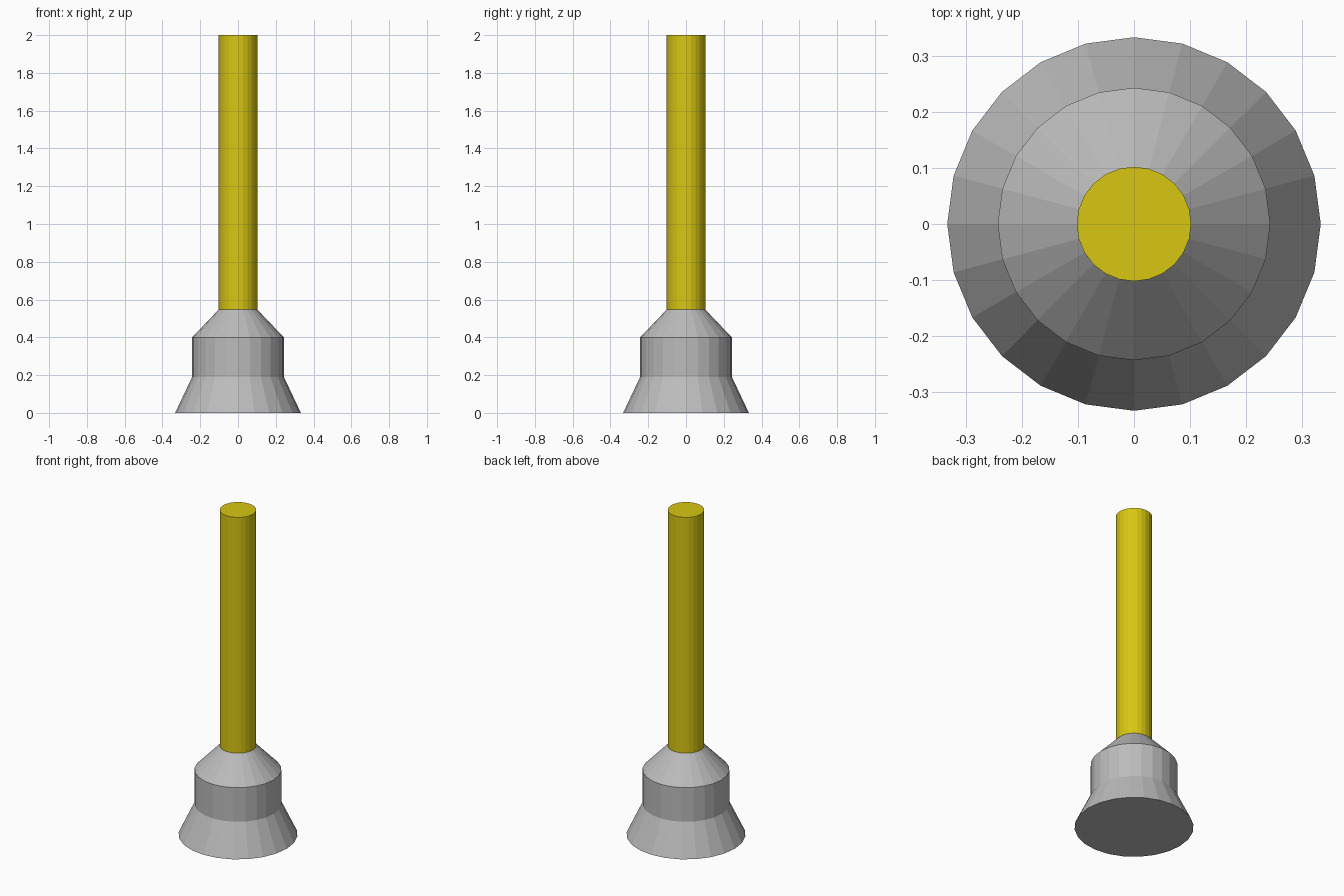
import bpy, bmesh, math

if "Cube" in bpy.data.objects:
    bpy.data.objects.remove(bpy.data.objects["Cube"])

SIDES = 24


def material(name, rgb):
    m = bpy.data.materials.new(name)
    m.diffuse_color = (*rgb, 1.0)
    m.use_nodes = True
    m.node_tree.nodes["Principled BSDF"].inputs["Base Color"].default_value = m.diffuse_color
    return m


def lathe(name, profile, mat):
    """Stack rings from (radius, height) pairs and cap both ends."""
    bm = bmesh.new()
    rings = []
    for r, z in profile:
        rings.append([bm.verts.new((r * math.cos(2 * math.pi * i / SIDES),
                                    r * math.sin(2 * math.pi * i / SIDES), z))
                      for i in range(SIDES)])
    for low, high in zip(rings, rings[1:]):
        for i in range(SIDES):
            j = (i + 1) % SIDES
            bm.faces.new((low[i], low[j], high[j], high[i]))
    bm.faces.new(rings[0][::-1])
    bm.faces.new(rings[-1])
    mesh = bpy.data.meshes.new(name)
    bm.to_mesh(mesh)
    bm.free()
    mesh.materials.append(mat)
    obj = bpy.data.objects.new(name, mesh)
    bpy.context.collection.objects.link(obj)
    return obj


grey = material("grey", (0.50, 0.50, 0.50))
yellow = material("yellow", (0.69, 0.57, 0.006))

# Flared foot, straight collar and tapered shoulder
lathe("base", [(0.333, 0), (0.243, 0.19), (0.243, 0.40), (0.102, 0.547)], grey)
# Tall round rod
lathe("rod", [(0.102, 0.547), (0.102, 2.0)], yellow)
